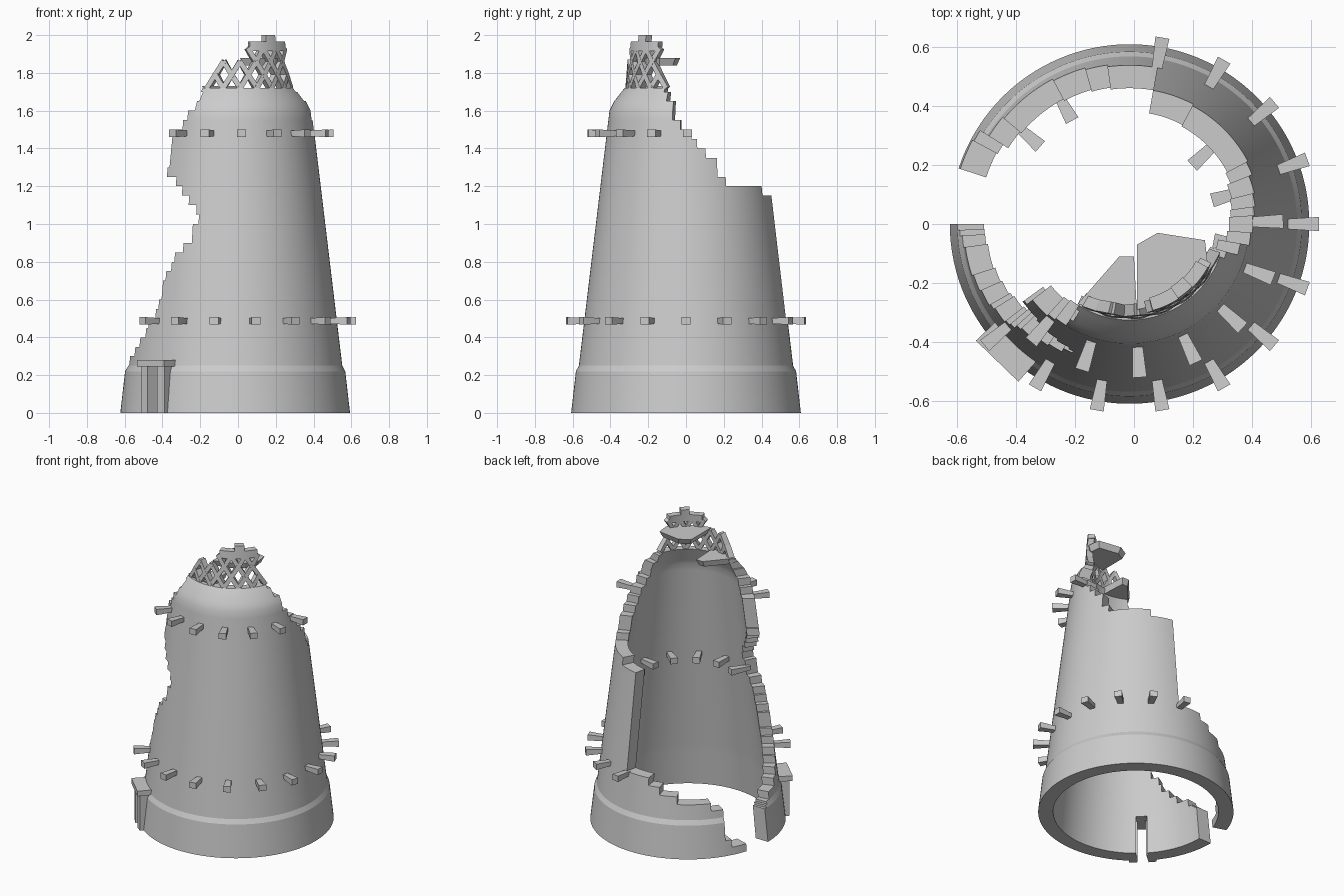
import bpy, bmesh, math, random
from mathutils import Vector

random.seed(4)
cube = bpy.data.objects.get("Cube")
if cube:
    bpy.data.objects.remove(cube, do_unlink=True)

CX = -0.015  # tower axis

stone = bpy.data.materials.new("pale_grey_stone")
stone.use_nodes = True
colour = (0.6, 0.6, 0.6, 1)
stone.diffuse_color = colour
stone.node_tree.nodes["Principled BSDF"].inputs["Base Color"].default_value = colour


def polar(t, r, z):
    a = math.radians(t)
    return Vector((CX + r * math.cos(a), r * math.sin(a), z))


def finish(name, bm, smooth=False):
    bmesh.ops.recalc_face_normals(bm, faces=bm.faces)
    me = bpy.data.meshes.new(name)
    bm.to_mesh(me)
    bm.free()
    me.materials.append(stone)
    ob = bpy.data.objects.new(name, me)
    bpy.context.collection.objects.link(ob)
    if smooth:
        bpy.ops.object.select_all(action="DESELECT")
        ob.select_set(True)
        bpy.context.view_layer.objects.active = ob
        bpy.ops.object.shade_smooth_by_angle(angle=math.radians(20))
    return ob


def interp(points, x):
    for (x0, y0), (x1, y1) in zip(points, points[1:]):
        if x <= x1:
            return y0 + (y1 - y0) * max(0, x - x0) / (x1 - x0)
    return points[-1][1]


def step(points, x):
    return next((v for limit, v in points if x < limit), 0)


def shell(name, inside, ts, zs, outer, inner):
    """Curved wall of the cells for which inside(t, z) holds, closed on all edges."""
    bm = bmesh.new()
    cache = {}

    def vert(i, j, side):
        key = (i, j, side)
        if key not in cache:
            r = (inner, outer)[side](zs[j])
            cache[key] = bm.verts.new(polar(ts[i], r, zs[j]))
        return cache[key]

    cells = {(i, j) for i in range(len(ts) - 1) for j in range(len(zs) - 1)
             if inside((ts[i] + ts[i + 1]) / 2, (zs[j] + zs[j + 1]) / 2)}
    for i, j in cells:
        ring = [(i, j), (i + 1, j), (i + 1, j + 1), (i, j + 1)]
        for side in (0, 1):
            bm.faces.new([vert(*p, side) for p in ring])
        near = [(i, j - 1), (i + 1, j), (i, j + 1), (i - 1, j)]
        for k, n in enumerate(near):
            if n not in cells:
                a, b = ring[k], ring[(k + 1) % 4]
                bm.faces.new([vert(*a, 0), vert(*b, 0), vert(*b, 1), vert(*a, 1)])
    return finish(name, bm, True)


def hexa(bm, place):
    """Six-sided block; place maps each corner of the unit cube to a point."""
    for v in bmesh.ops.create_cube(bm, size=2)["verts"]:
        v.co = place(*v.co)


def peg(bm, t, r0, r1, z, w0, w1, h0, h1):
    def place(a, b, c):
        r, w, h = (r0, w0, h0) if a < 0 else (r1, w1, h1)
        p = polar(t, r, z + c * h / 2)
        ang = math.radians(t)
        return p + Vector((-math.sin(ang), math.cos(ang), 0)) * b * w / 2
    hexa(bm, place)


# Tower wall: profile, broken front-right edge and broken back rim
profile = [(0, .608), (.22, .583), (.25, .567), (1.6, .405), (1.65, .38), (1.72, .325)]
bore = [(0, .515), (.25, .49), (1.6, .325), (1.72, .275)]
left_edge = [(.22, -180), (.25, -176), (.35, -160), (.43, -150), (.55, -141), (.7, -135),
             (.8, -134), (.87, -125), (.93, -119), (1.03, -113), (1.1, -119), (1.17, -129),
             (1.22, -133), (1.26, -143), (1.48, -141), (1.55, -128), (1.62, -123), (1.72, -121)]
back_rim = [(-20, 1.72), (-16, 1.7), (-10, 1.65), (-4, 1.55), (4, 1.5), (8, 1.45), (14, 1.4),
            (22, 1.35), (28, 1.25), (62, 1.2), (80, 1.15), (98, .5), (106, .45),
            (118, .4), (140, .35), (148, .3), (152, .1), (162, .05)]
levels = sorted([k * .05 for k in range(35)] + [.22, .235, 1.625, 1.72])
jitter = [random.uniform(-1.5, 1.5) for _ in range(40)]


def wall_cell(t, z):
    if -138 < t < -130 and z < .25:
        return False
    ragged = jitter[int(z / .05)] if z > .25 else 0
    return t > interp(left_edge, z) + ragged and z < step(back_rim, t)


shell("tower_wall", wall_cell, list(range(-180, 163, 2)), levels,
      lambda z: interp(profile, z), lambda z: interp(bore, z))

# Door frame
bm = bmesh.new()
for t in (-139.5, -128.5):
    peg(bm, t, .54, .632, .125, .05, .05, .25, .25)
peg(bm, -134, .53, .645, .262, .19, .2, .035, .035)
finish("door_frame", bm)

# Rows of pegs
rows = [("lower_outer_pegs", [80 - 20 * k for k in range(12)], .50, .64, .487),
        ("upper_outer_pegs", [1 - 21.8 * k for k in range(7)], .38, .52, 1.48),
        ("middle_inner_pegs", [43 - 27 * k for k in range(7)], .43, .29, .95),
        ("low_inner_pegs", [119, 139], .51, .40, .27)]
for name, angles, r0, r1, z in rows:
    bm = bmesh.new()
    for t in angles:
        peg(bm, t, r0, r1, z, .03, .048, .026, .04)
    finish(name, bm)

# Lattice crown of crossing bars
HALF, RISE, BASE = 8.2, .07, 1.72
crown_top = [(-108, 1.80), (-100, 1.87), (-74, 1.9), (-26, 1.95), (-14, 1.8)]


def crown_radius(z):
    return .322 - (z - BASE) * .08


bm = bmesh.new()
for i in range(13):
    for j in range(3):
        if (i + j) % 2:
            continue
        for d in (-1, 1):
            t0, t1 = -118 + i * HALF, -118 + (i + d) * HALF
            z0, z1 = BASE + j * RISE, BASE + (j + 1) * RISE
            if not -119 < t1 < -14 or z1 > step(crown_top, (t0 + t1) / 2):
                continue

            def place(a, b, c):
                f = (a + 1) / 2 * 1.06 - .03
                t, z = t0 + (t1 - t0) * f + b * 2.0 * d, z0 + (z1 - z0) * f - b * .008
                return polar(t, crown_radius(z) - .02 + c * .02, z)
            hexa(bm, place)
finish("lattice_crown", bm)

# Broken ring on top of the crown
shell("crown_ring", lambda t, z: z < 1.965 or -57 < t < -45,
      list(range(-75, -28, 2)), [1.915, 1.965, 2.0],
      crown_radius, lambda z: crown_radius(z) - .045)


# Floor remnants
def slab(name, outline, z, thick):
    bm = bmesh.new()
    n = len(outline)
    mx, my = sum(p[0] for p in outline) / n, sum(p[1] for p in outline) / n
    top = [bm.verts.new((x, y, z)) for x, y in outline]
    low = [bm.verts.new((mx + (x - mx) * .85, my + (y - my) * .85, z - thick)) for x, y in outline]
    bm.faces.new(top)
    bm.faces.new(low[::-1])
    for k in range(n):
        m = (k + 1) % n
        bm.faces.new([top[k], low[k], low[m], top[m]])
    finish(name, bm)


slab("upper_floor_remnant", [(.01, -.29), (.01, -.07), (.08, -.03), (.24, -.055),
                             (.25, -.14), (.2, -.21), (.1, -.27)], 1.88, .04)
slab("lower_floor_remnant", [(-.19, -.27), (-.05, -.11), (0, -.11), (.01, -.3), (-.1, -.3)], 1.73, .04)
